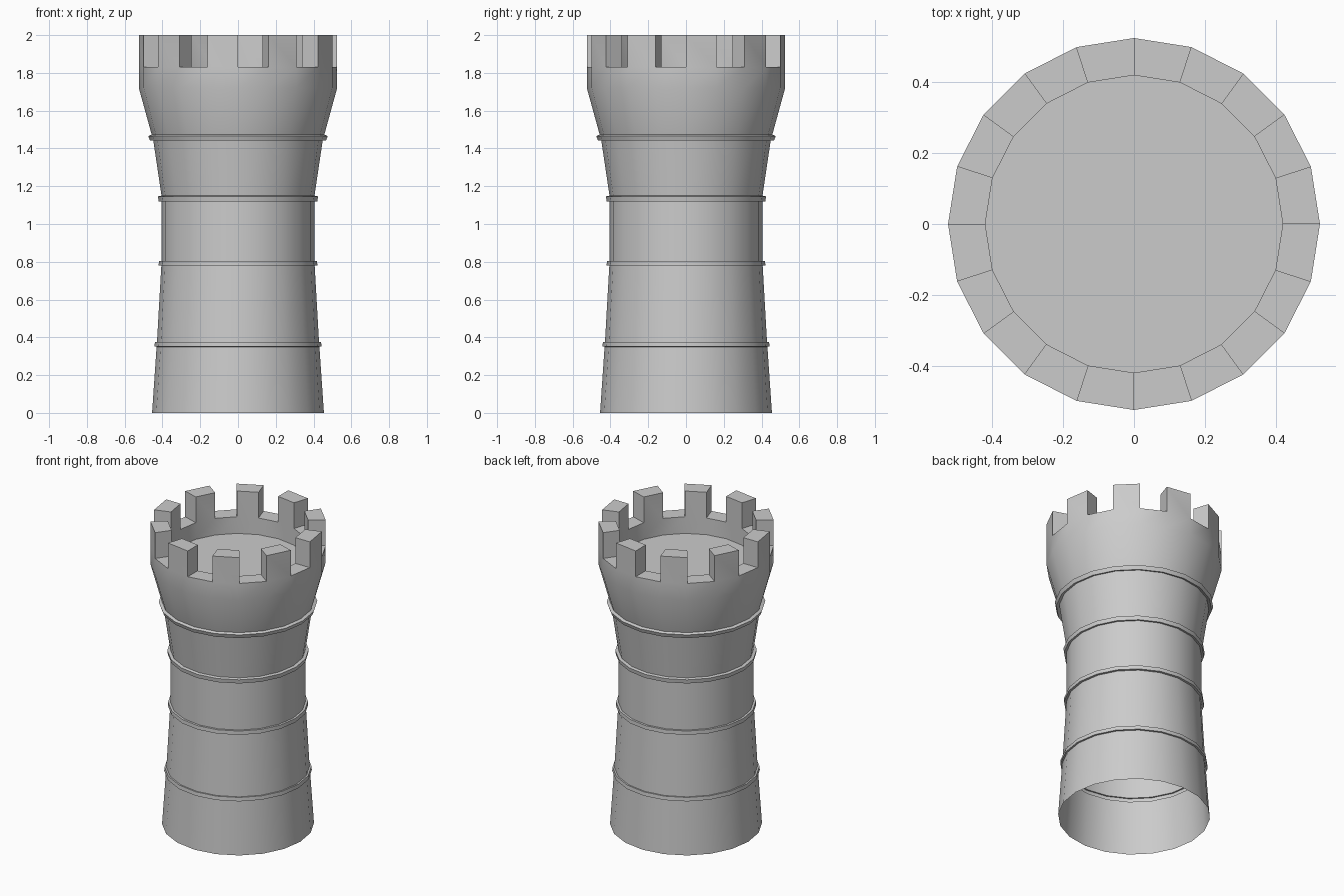
import bpy, bmesh, math

if "Cube" in bpy.data.objects:
    bpy.data.objects.remove(bpy.data.objects["Cube"])

SIDES = 20
RIM_Z, TOP_Z, FLOOR_Z = 1.83, 2.0, 1.72

# Outer wall (open at the base, bands pushed out of the skin), rim, inner wall: (radius, z)
profile = [
    (0.455, 0.0),
    (0.431, 0.350), (0.442, 0.351), (0.440, 0.376), (0.429, 0.375),   # lowest band
    (0.406, 0.779), (0.420, 0.780), (0.419, 0.805), (0.405, 0.805),   # second band
    (0.405, 1.122), (0.420, 1.120), (0.424, 1.146), (0.405, 1.150),   # third band
    (0.449, 1.446), (0.466, 1.441), (0.475, 1.466), (0.457, 1.473),   # upper band
    (0.525, FLOOR_Z), (0.525, RIM_Z),
    (0.42, RIM_Z), (0.42, FLOOR_Z),
]

bm = bmesh.new()


def ring(radius, z):
    return [bm.verts.new((radius * math.cos(math.tau * i / SIDES),
                          radius * math.sin(math.tau * i / SIDES), z))
            for i in range(SIDES)]


def bridge(a, b):
    return [bm.faces.new((a[i], a[(i + 1) % SIDES], b[(i + 1) % SIDES], b[i]))
            for i in range(SIDES)]


# Tower shell
rings = [ring(r, z) for r, z in profile]
bands = [bridge(a, b) for a, b in zip(rings, rings[1:])]

# Roof floor inside the parapet
bm.faces.new(rings[-1])

# Merlons: raise every other rim segment
rim = bands[-2]
raised = bmesh.ops.extrude_discrete_faces(bm, faces=rim[::2])["faces"]
top_verts = list({v for f in raised for v in f.verts})
bmesh.ops.translate(bm, verts=top_verts, vec=(0, 0, TOP_Z - RIM_Z))
bmesh.ops.remove_doubles(bm, verts=bm.verts, dist=1e-5)
bmesh.ops.recalc_face_normals(bm, faces=bm.faces)

mesh = bpy.data.meshes.new("castle_tower")
bm.to_mesh(mesh)
bm.free()
tower = bpy.data.objects.new("castle_tower", mesh)
bpy.context.collection.objects.link(tower)

# Smooth round walls, crisp bands and merlons
bpy.context.view_layer.objects.active = tower
tower.select_set(True)
bpy.ops.object.shade_smooth_by_angle(angle=math.radians(30))
